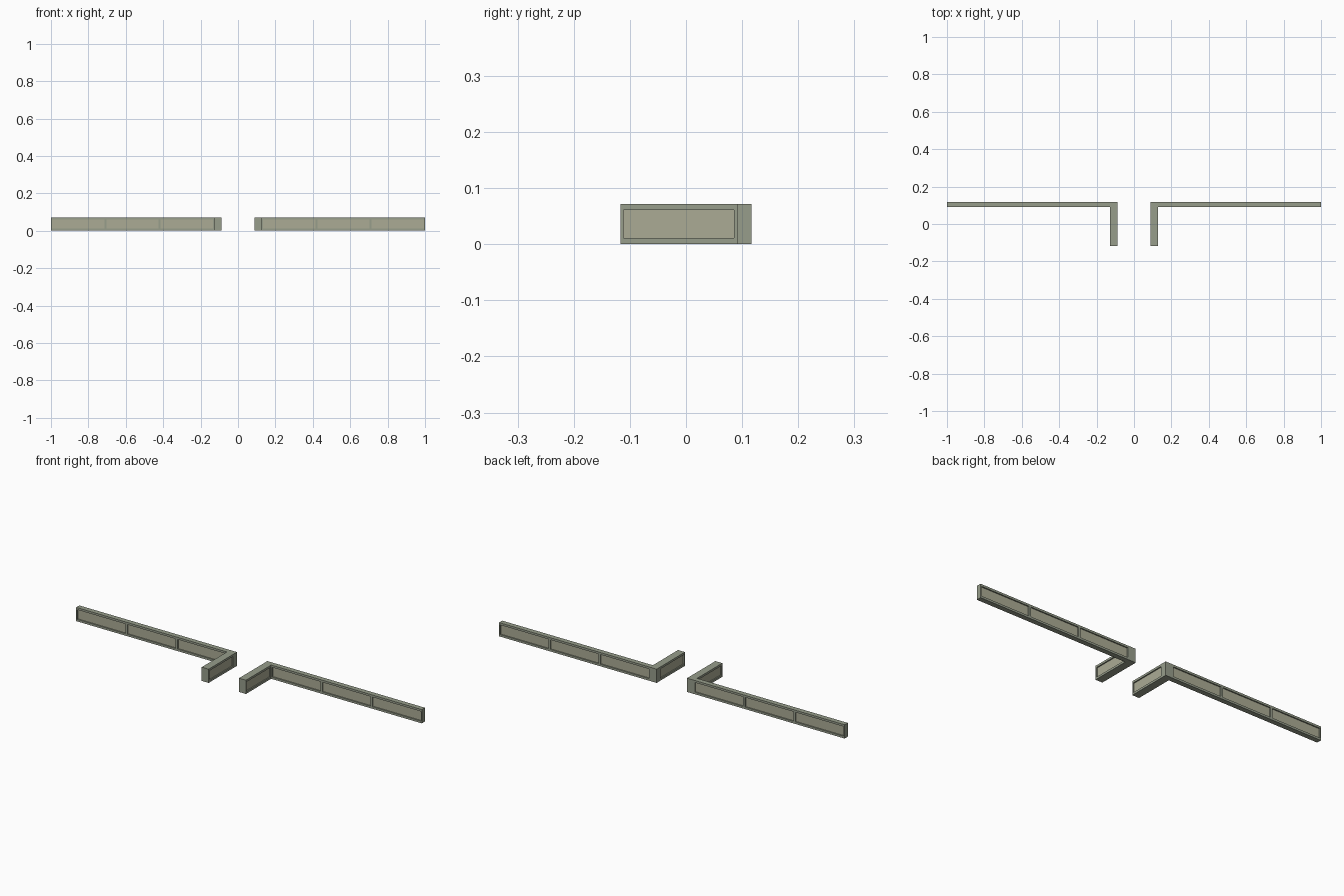
import bpy, bmesh
from mathutils import Vector

if "Cube" in bpy.data.objects:
    bpy.data.objects.remove(bpy.data.objects["Cube"])

H = 0.072            # wall height
X0, X1, X2 = 0.088, 0.128, 1.0    # short wall inner/outer face, far end
Y0, Y1, Y2 = -0.117, 0.091, 0.117  # front end, long wall front/back face
SIDE, RAIL, DEPTH = 0.0055, 0.011, 0.006


def material(name, rgb):
    m = bpy.data.materials.new(name)
    m.diffuse_color = (*rgb, 1)
    m.use_nodes = True
    m.node_tree.nodes["Principled BSDF"].inputs["Base Color"].default_value = m.diffuse_color
    return m


# L-shaped wall footprint, extruded up
bm = bmesh.new()
outline = [(X0, Y0), (X1, Y0), (X1, Y1), (X2, Y1), (X2, Y2), (X0, Y2)]
base = bm.faces.new([bm.verts.new((x, y, 0)) for x, y in outline])
res = bmesh.ops.extrude_face_region(bm, geom=[base], use_keep_orig=True)
top = [v for v in res["geom"] if isinstance(v, bmesh.types.BMVert)]
bmesh.ops.translate(bm, verts=top, vec=(0, 0, H))
bmesh.ops.recalc_face_normals(bm, faces=bm.faces)

# Panel ranges: three bays on the long wall, one on the short wall
bay = (X2 - X1) / 3
x_bays = [(X1 + i * bay + SIDE, X1 + (i + 1) * bay - SIDE) for i in range(3)]
y_bay = (Y0 + SIDE, Y1 - SIDE)


def cut(co, axis):
    n = Vector((0, 0, 0))
    n[axis] = 1
    bmesh.ops.bisect_plane(bm, geom=bm.verts[:] + bm.edges[:] + bm.faces[:],
                           plane_co=n * co, plane_no=n, dist=1e-6)


for lo, hi in x_bays:
    cut(lo, 0)
    cut(hi, 0)
for y in y_bay:
    cut(y, 1)
for z in (RAIL, H - RAIL):
    cut(z, 2)


def is_panel(f):
    c, n = f.calc_center_median(), f.normal
    if not RAIL < c.z < H - RAIL:
        return False
    if abs(n.y) > 0.9:
        return any(lo < c.x < hi for lo, hi in x_bays)
    return abs(n.x) > 0.9 and c.x < X1 + 0.01 and y_bay[0] < c.y < y_bay[1]


# Sink the panels into both wall faces
bm.normal_update()
panels = [f for f in bm.faces if is_panel(f)]
for f in panels:
    f.material_index = 1
rims = bmesh.ops.inset_individual(bm, faces=panels, thickness=0, depth=-DEPTH)
for f in rims["faces"]:
    f.material_index = 0

mesh = bpy.data.meshes.new("panelled_wall")
bm.to_mesh(mesh)
bm.free()
mesh.materials.append(material("frame", (0.31, 0.34, 0.26)))
mesh.materials.append(material("panel", (0.41, 0.41, 0.30)))
wall = bpy.data.objects.new("panelled_wall", mesh)
bpy.context.collection.objects.link(wall)

# Matching wall on the other side
mirror = wall.modifiers.new("mirror", 'MIRROR')
mirror.use_mirror_merge = False
